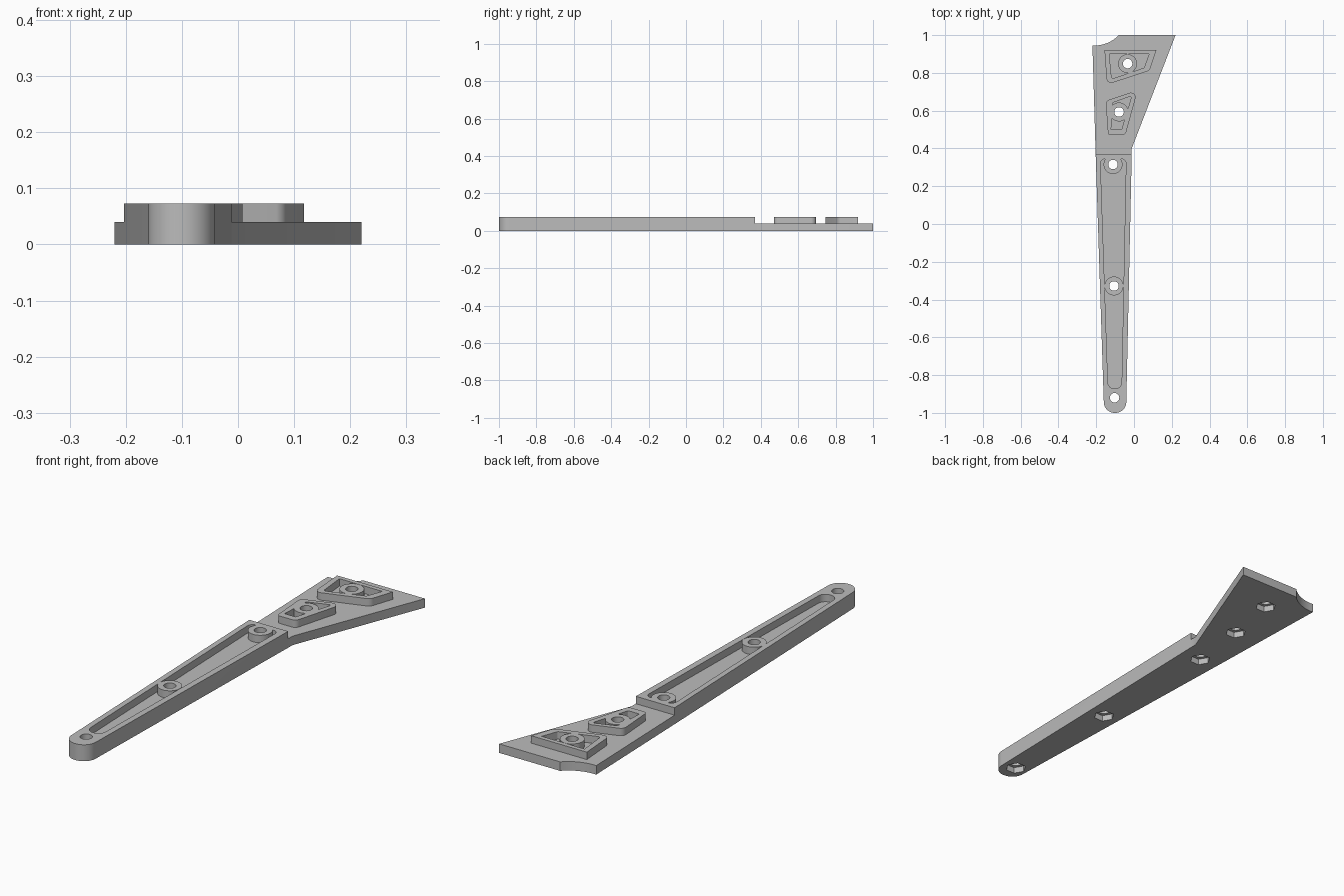
import bpy, bmesh, math
from mathutils import Vector

cube = bpy.data.objects.get("Cube")
if cube:
    bpy.data.objects.remove(cube, do_unlink=True)

PLATE_TOP, ARM_TOP, STEP_Y = 0.04, 0.073, 0.37
HOLES = [(-0.034, 0.849), (-0.079, 0.593), (-0.111, 0.315),
         (-0.106, -0.328), (-0.103, -0.92)]

grey = bpy.data.materials.new("light grey")
grey.use_nodes = True
colour = (0.5, 0.5, 0.5, 1)
grey.diffuse_color = colour
grey.node_tree.nodes["Principled BSDF"].inputs["Base Color"].default_value = colour


def arc(cx, cy, r, start, end, steps):
    """Points along a circular arc, angles in radians."""
    angles = [start + (end - start) * i / steps for i in range(steps + 1)]
    return [(cx + r * math.cos(a), cy + r * math.sin(a)) for a in angles]


def rounded(corners, steps=10):
    """Outline from (x, y, radius) corners with tangent fillets."""
    points = []
    for i, (x, y, r) in enumerate(corners):
        p = Vector((x, y))
        a = (Vector(corners[i - 1][:2]) - p).normalized()
        b = (Vector(corners[(i + 1) % len(corners)][:2]) - p).normalized()
        if r == 0:
            points.append((x, y))
            continue
        half = a.angle(b) / 2
        centre = p + (a + b).normalized() * r / math.sin(half)
        u = p + a * r / math.tan(half) - centre
        v = p + b * r / math.tan(half) - centre
        start = math.atan2(u.y, u.x)
        sweep = math.atan2(u.x * v.y - u.y * v.x, u.dot(v))
        points += arc(*centre, r, start, start + sweep, steps)
    return points


def prism(name, outline, z0, z1):
    """Extrude a flat outline between two heights."""
    bm = bmesh.new()
    face = bm.faces.new([bm.verts.new((x, y, z0)) for x, y in outline])
    top = bmesh.ops.extrude_face_region(bm, geom=[face])
    verts = [g for g in top["geom"] if isinstance(g, bmesh.types.BMVert)]
    bmesh.ops.translate(bm, verts=verts, vec=(0, 0, z1 - z0))
    bmesh.ops.recalc_face_normals(bm, faces=bm.faces)
    mesh = bpy.data.meshes.new(name)
    bm.to_mesh(mesh)
    bm.free()
    mesh.materials.append(grey)
    ob = bpy.data.objects.new(name, mesh)
    bpy.context.collection.objects.link(ob)
    return ob


def disc(name, centre, r, z0, z1, sides=40):
    return prism(name, arc(*centre, r, 0, math.tau, sides)[:-1], z0, z1)


def combine(target, tool, operation):
    """Apply a boolean and discard the tool."""
    mod = target.modifiers.new(operation, 'BOOLEAN')
    mod.operation, mod.object, mod.solver = operation, tool, 'EXACT'
    bpy.context.view_layer.objects.active = target
    bpy.ops.object.modifier_apply(modifier=mod.name)
    bpy.data.objects.remove(tool, do_unlink=True)


def cut_pocket(target, outline, bosses):
    """Sink a pocket, leaving round bosses standing in it."""
    pocket = prism("pocket_cutter", outline, PLATE_TOP, 0.1)
    for centre in bosses:
        combine(pocket, disc("boss", centre, 0.05, 0.02, 0.12), 'DIFFERENCE')
    combine(target, pocket, 'DIFFERENCE')


# Whole bracket outline: flared plate, notched corner, tapered arm, round tip
notch = arc(-0.21, 1.126, 0.181, -math.pi / 2, -0.772, 14)
outline = rounded([(-0.203, STEP_Y, 0), (-0.158, -1, 0.058), (-0.042, -1, 0.058),
                   (-0.012, STEP_Y, 0), (-0.012, 0.4, 0), (0.22, 1, 0)], 16)
outline += notch[::-1] + [(-0.22, 0.945)]
bracket = prism("bracket", outline, 0, ARM_TOP)

# Lower the flared plate
step = prism("step_cutter", [(-1, STEP_Y), (1, STEP_Y), (1, 2), (-1, 2)], PLATE_TOP, 0.2)
combine(bracket, step, 'DIFFERENCE')

# Long tapered pocket in the arm with two bosses
cut_pocket(bracket, rounded([(-0.178, 0.345, 0.025), (-0.137, -0.872, 0.034),
                             (-0.066, -0.872, 0.034), (-0.042, 0.345, 0.025)]),
           HOLES[2:4])

# Raised rib frames on the plate, each around a boss
frames = [
    ([(-0.156, 0.92, 0), (-0.143, 0.738, 0.025), (0.082, 0.812, 0.03), (0.118, 0.92, 0)],
     [(-0.131, 0.9, 0), (-0.118, 0.768, 0.01), (0.053, 0.827, 0.01), (0.08, 0.9, 0)],
     HOLES[0]),
    ([(-0.15, 0.652, 0.025), (-0.137, 0.47, 0.015), (-0.046, 0.47, 0.025),
      (0.02, 0.709, 0.025)],
     [(-0.113, 0.642, 0.005), (-0.121, 0.5, 0), (-0.066, 0.5, 0.005),
      (-0.012, 0.678, 0.006)],
     HOLES[1]),
]
for outer, inner, boss in frames:
    combine(bracket, prism("rib_frame", rounded(outer), 0.02, ARM_TOP), 'UNION')
    cut_pocket(bracket, rounded(inner), [boss])

# Screw holes with hexagonal nut recesses underneath
for centre in HOLES:
    combine(bracket, disc("hole_cutter", centre, 0.025, -0.05, 0.15), 'DIFFERENCE')
    combine(bracket, disc("nut_cutter", centre, 0.044, -0.05, 0.027, 6), 'DIFFERENCE')

bpy.ops.object.select_all(action='DESELECT')
bracket.select_set(True)
bpy.context.view_layer.objects.active = bracket
bpy.ops.object.shade_smooth_by_angle(angle=math.radians(30))
